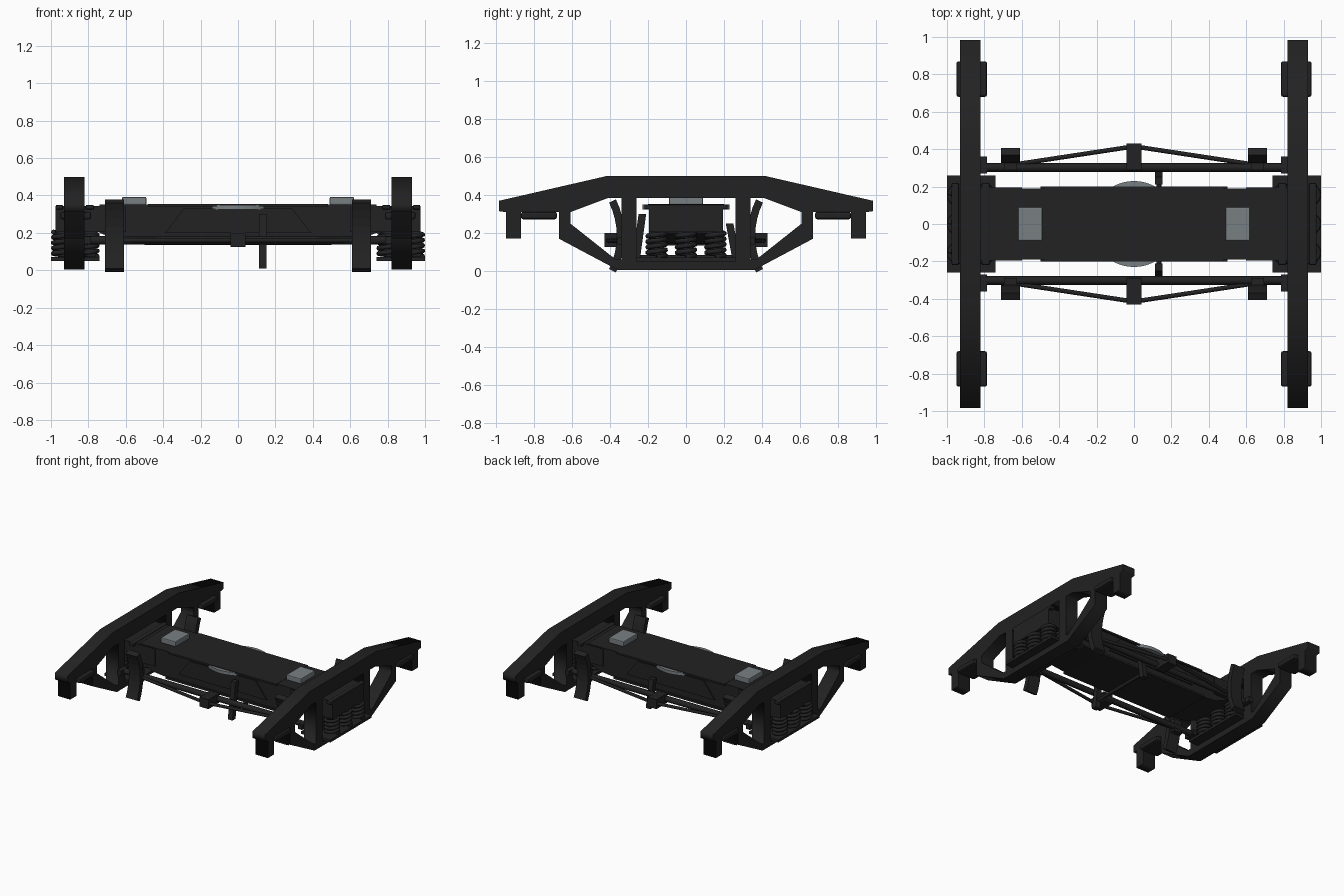
import bpy, math
from mathutils import Vector, Matrix

if "Cube" in bpy.data.objects:
    bpy.data.objects.remove(bpy.data.objects["Cube"])


def material(name, rgb):
    m = bpy.data.materials.new(name)
    m.diffuse_color = (*rgb, 1)
    m.use_nodes = True
    m.node_tree.nodes["Principled BSDF"].inputs["Base Color"].default_value = m.diffuse_color
    return m


BLACK = material("black_iron", (0.016, 0.016, 0.016))
STEEL = material("grey_steel", (0.19, 0.215, 0.225))


def mesh_object(name, verts, faces, mat=BLACK):
    me = bpy.data.meshes.new(name)
    me.from_pydata(verts, [], faces)
    me.materials.append(mat)
    ob = bpy.data.objects.new(name, me)
    bpy.context.collection.objects.link(ob)
    return ob


def bevel(ob, width, segments=2):
    b = ob.modifiers.new("bevel", 'BEVEL')
    b.width, b.segments = width, segments


def box(name, x, y, z, mat=BLACK, round_by=0):
    v = [(a, b, c) for a in x for b in y for c in z]
    f = [(0, 1, 3, 2), (4, 6, 7, 5), (0, 4, 5, 1), (2, 3, 7, 6), (0, 2, 6, 4), (1, 5, 7, 3)]
    ob = mesh_object(name, v, f, mat)
    if round_by:
        bevel(ob, round_by)
    return ob


def prism(name, profile, axis, lo, hi, mat=BLACK):
    """Extrude a 2D profile along x (profile is y,z) or y (profile is x,z)."""
    n = len(profile)
    def at(p, d):
        return (d, p[0], p[1]) if axis == 'x' else (p[0], d, p[1])
    v = [at(p, lo) for p in profile] + [at(p, hi) for p in profile]
    f = [tuple(range(n))[::-1], tuple(range(n, 2 * n))]
    f += [(i, (i + 1) % n, n + (i + 1) % n, n + i) for i in range(n)]
    ob = mesh_object(name, v, f, mat)
    import bmesh
    bm = bmesh.new()
    bm.from_mesh(ob.data)
    bmesh.ops.recalc_face_normals(bm, faces=bm.faces)
    bm.to_mesh(ob.data)
    bm.free()
    return ob


def tube(name, points, radius, res=2):
    cu = bpy.data.curves.new(name, 'CURVE')
    cu.dimensions = '3D'
    cu.bevel_depth, cu.bevel_resolution, cu.use_fill_caps = radius, res, True
    sp = cu.splines.new('POLY')
    sp.points.add(len(points) - 1)
    for p, co in zip(sp.points, points):
        p.co = (*co, 1)
    sp.use_smooth = True
    cu.materials.append(BLACK)
    ob = bpy.data.objects.new(name, cu)
    bpy.context.collection.objects.link(ob)
    return ob


def mirrored(half):
    return half + [(-y, z) for y, z in reversed(half)]


# side frame outline and its three windows, in y and z
OUTLINE = mirrored([(0.36, 0.005), (0.67, 0.17), (0.67, 0.31), (0.87, 0.31), (0.87, 0.17),
                    (0.95, 0.17), (0.95, 0.31), (0.985, 0.315), (0.985, 0.37), (0.42, 0.5)])
CENTRE_WINDOW = mirrored([(0.26, 0.065), (0.26, 0.385)])
END_WINDOW = [(0.34, 0.06), (0.37, 0.06), (0.61, 0.25), (0.61, 0.31), (0.41, 0.385), (0.34, 0.385)]


def side_frame(side):
    cu = bpy.data.curves.new("side_frame", 'CURVE')
    cu.dimensions, cu.fill_mode, cu.extrude = '2D', 'BOTH', 0.055
    for loop in (OUTLINE, CENTRE_WINDOW, END_WINDOW, [(-y, z) for y, z in END_WINDOW]):
        sp = cu.splines.new('POLY')
        sp.points.add(len(loop) - 1)
        for p, (y, z) in zip(sp.points, loop):
            p.co = (y, z, 0, 1)
        sp.use_cyclic_u = True
    cu.materials.append(BLACK)
    ob = bpy.data.objects.new("side_frame", cu)
    bpy.context.collection.objects.link(ob)
    # local x becomes y, local y becomes z
    ob.matrix_world = Matrix(((0, 0, 1, side * 0.875), (1, 0, 0, 0), (0, 1, 0, 0), (0, 0, 0, 1)))


def span(side, a, b):
    return sorted((side * a, side * b))


def spring(x, y, bottom=0.075, top=0.205, radius=0.048, turns=4.5, steps=14):
    n = int(turns * steps)
    pts = [(x + radius * math.cos(2 * math.pi * i / steps),
            y + radius * math.sin(2 * math.pi * i / steps),
            bottom + (top - bottom) * i / n) for i in range(n + 1)]
    tube("suspension_spring", pts, 0.013, 1)


for s in (-1, 1):
    side_frame(s)
    # spring group on its seat
    box("spring_seat", span(s, 0.74, 1.0), (-0.26, 0.26), (0.05, 0.07))
    for x in (0.80, 0.94):
        for y in (-0.155, 0, 0.155):
            spring(s * x, y)
    # bolster end with guide lugs either side of the frame
    box("bolster_end", span(s, 0.6, 0.975), (-0.195, 0.195), (0.205, 0.345))
    for a, b in ((0.77, 0.815), (0.935, 0.975)):
        box("guide_lug", span(s, a, b), (-0.22, 0.22), (0.325, 0.35), round_by=0.008)
    # side bearing
    box("side_bearing", span(s, 0.49, 0.62), (-0.09, 0.09), (0.35, 0.392), STEEL, 0.006)
    for t in (-1, 1):
        # bearing adapter in each pedestal
        box("bearing_adapter", span(s, 0.785, 0.95), span(t, 0.68, 0.87), (0.272, 0.312), round_by=0.012)
        # curved brake shoe, concave towards the wheel
        arc = []
        for r, n in ((0.40, 1), (0.44, -1)):
            for i in range(9):
                a = n * math.radians(-26 + 52 * i / 8)
                arc.append((t * (0.765 - r * math.cos(a)), 0.185 + r * math.sin(a)))
        prism("brake_shoe", arc, 'x', *span(s, 0.61, 0.71))
        box("brake_head", span(s, 0.625, 0.695), span(t, 0.29, 0.35), (0.12, 0.22))
        # beam end paddle
        box("beam_end_guide", span(s, 0.785, 0.82), span(t, 0.27, 0.36), (0.14, 0.18))
        # truss rod
        tube("truss_rod", [(s * 0.66, t * 0.315, 0.16), (0, t * 0.415, 0.16)], 0.012)

# bolster body, deepened in the middle
prism("bolster", [(-0.74, 0.347), (-0.74, 0.2), (-0.62, 0.155), (-0.48, 0.14), (0.48, 0.14),
                  (0.62, 0.155), (0.74, 0.2), (0.74, 0.347)], 'y', -0.185, 0.185)
box("bolster_top_plate", (-0.74, 0.74), (-0.19, 0.19), (0.345, 0.352))
box("bolster_wide_plate", (-0.48, 0.48), (-0.2, 0.2), (0.34, 0.354))
box("bolster_bottom_plate", (-0.5, 0.5), (-0.2, 0.2), (0.135, 0.15))
prism("bolster_side_boss", [(-0.39, 0.2), (0.39, 0.2), (0.29, 0.33), (-0.29, 0.33)], 'y', -0.195, 0.195)

# round centre plate
N = 40
ring = [(0.23 * math.cos(2 * math.pi * i / N), 0.23 * math.sin(2 * math.pi * i / N)) for i in range(N)]
mesh_object("centre_plate", [(x, y, z) for z in (0.325, 0.35) for x, y in ring],
            [tuple(range(N))[::-1], tuple(range(N, 2 * N))]
            + [(i, (i + 1) % N, N + (i + 1) % N, N + i) for i in range(N)], STEEL)

# brake beams with struts
for t in (-1, 1):
    tube("brake_beam", [(-0.81, t * 0.302, 0.16), (0.81, t * 0.302, 0.16)], 0.023)
    box("beam_strut", (-0.04, 0.04), span(t, 0.29, 0.43), (0.125, 0.2))

# brake levers and the push rod joining them
prism("front_lever", [(-0.29, 0.01), (-0.25, 0.01), (-0.21, 0.3), (-0.25, 0.3)], 'x', 0.113, 0.153)
prism("back_lever", [(0.29, 0.03), (0.25, 0.03), (0.21, 0.25), (0.25, 0.25)], 'x', 0.113, 0.153)
tube("push_rod", [(0.133, -0.28, 0.07), (0.133, 0.28, 0.07)], 0.013)
